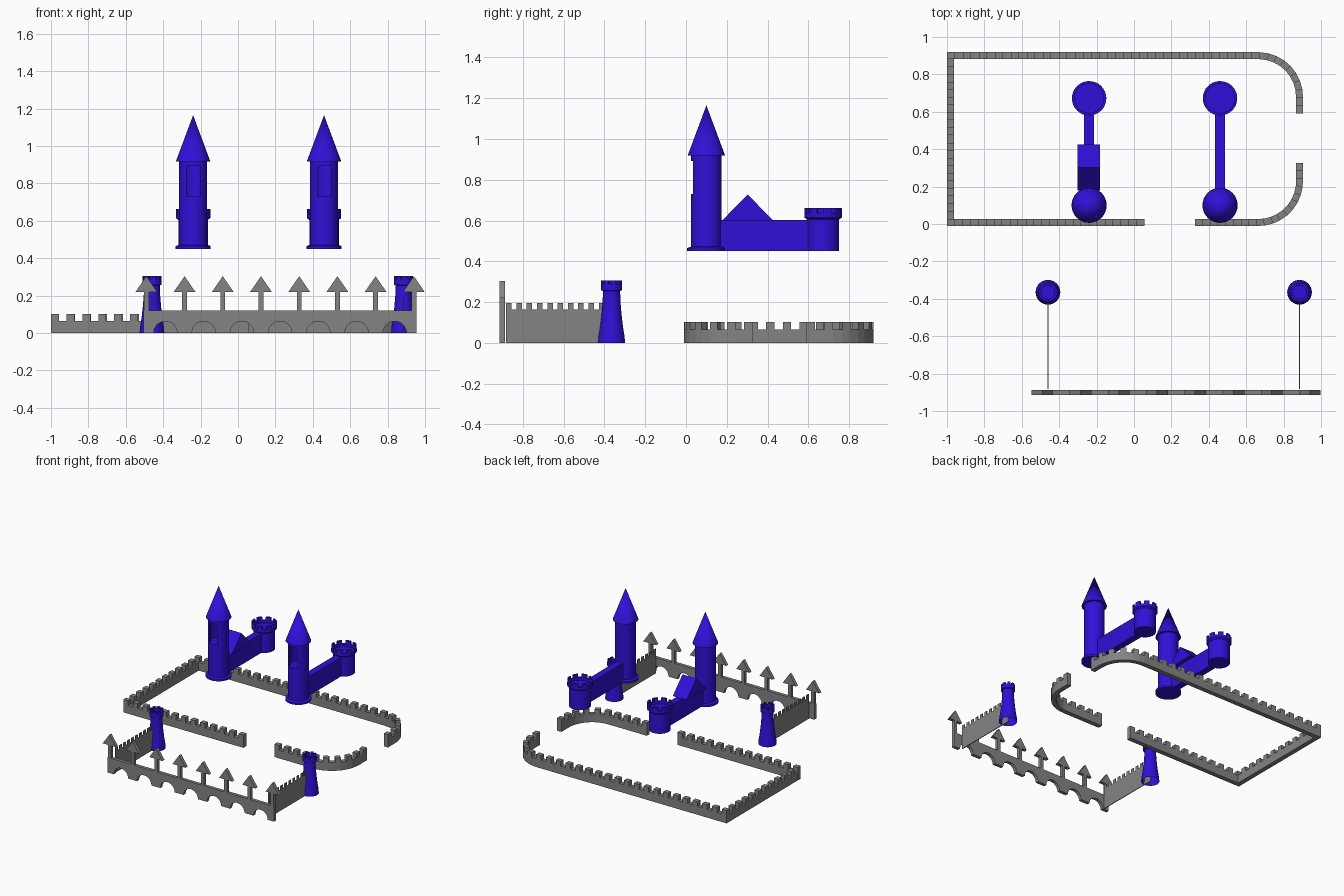
import bpy, bmesh
from math import sin, cos, pi, radians
from mathutils import Vector

if "Cube" in bpy.data.objects:
    bpy.data.objects.remove(bpy.data.objects["Cube"])


def material(name, color):
    m = bpy.data.materials.new(name)
    m.use_nodes = True
    m.diffuse_color = color
    m.node_tree.nodes["Principled BSDF"].inputs["Base Color"].default_value = color
    return m


STONE = material("grey stone", (0.23, 0.23, 0.23, 1))
BLUE = material("royal blue", (0.03, 0.005, 0.68, 1))


def finish(bm, name, mat, smooth=False):
    bmesh.ops.recalc_face_normals(bm, faces=bm.faces)
    mesh = bpy.data.meshes.new(name)
    bm.to_mesh(mesh)
    bm.free()
    mesh.materials.append(mat)
    ob = bpy.data.objects.new(name, mesh)
    bpy.context.collection.objects.link(ob)
    if smooth:
        smooth_shade(ob)
    return ob


def smooth_shade(ob):
    bpy.ops.object.select_all(action="DESELECT")
    ob.select_set(True)
    bpy.context.view_layer.objects.active = ob
    bpy.ops.object.shade_smooth_by_angle(angle=radians(35))


def ribbon(bm, path, width, z0, z1):
    """Solid strip of constant width that follows a flat path."""
    rings = []
    for i, p in enumerate(path):
        t = (path[min(i + 1, len(path) - 1)] - path[max(i - 1, 0)]).normalized()
        n = Vector((-t.y, t.x)) * width / 2
        rings.append([bm.verts.new((*q, z)) for q, z in
                      ((p - n, z0), (p + n, z0), (p + n, z1), (p - n, z1))])
    for a, b in zip(rings, rings[1:]):
        for k in range(4):
            bm.faces.new((a[k], a[(k + 1) % 4], b[(k + 1) % 4], b[k]))
    bm.faces.new(rings[0])
    bm.faces.new(rings[-1][::-1])


def prism(bm, outline, offset):
    """Extrude a closed outline of 3D points by an offset."""
    face = bm.faces.new([bm.verts.new(p) for p in outline])
    new = bmesh.ops.extrude_face_region(bm, geom=[face], use_keep_orig=True)["geom"]
    bmesh.ops.translate(bm, vec=offset,
                        verts=[v for v in new if isinstance(v, bmesh.types.BMVert)])


def box(bm, x0, x1, y0, y1, z0, z1):
    prism(bm, [(x0, y0, z0), (x1, y0, z0), (x1, y1, z0), (x0, y1, z0)], (0, 0, z1 - z0))


def lathe(bm, profile, x, y, steps=32):
    verts = [bm.verts.new((x + r, y, z)) for r, z in profile]
    edges = [bm.edges.new(pair) for pair in zip(verts, verts[1:])]
    bmesh.ops.spin(bm, geom=verts + edges, cent=(x, y, 0), axis=(0, 0, 1),
                   angle=2 * pi, steps=steps, use_merge=True)
    bmesh.ops.remove_doubles(bm, verts=bm.verts, dist=1e-5)


def arc(cx, cy, r, a0, a1, n):
    return [Vector((cx + r * cos(radians(a0 + (a1 - a0) * i / n)),
                    cy + r * sin(radians(a0 + (a1 - a0) * i / n)))) for i in range(n + 1)]


def resample(path, n):
    total = sum((b - a).length for a, b in zip(path, path[1:]))
    out = []
    for i in range(n + 1):
        left = total * i / n
        for a, b in zip(path, path[1:]):
            d = (b - a).length
            if left <= d + 1e-6:
                out.append(a.lerp(b, left / d))
                break
            left -= d
    return out


# Crenellated outer wall, one leg at a time
def outer_wall(name, path, cells, first):
    bm = bmesh.new()
    pts = resample(path, cells)
    ribbon(bm, pts, 0.037, 0, 0.065)
    for i in range(first, cells, 2):
        ribbon(bm, pts[i:i + 2], 0.037, 0.065, 0.102)
    finish(bm, name, STONE)


V = Vector
outer_wall("outer_wall_front", [V((0.055, 0.008)), V((-1, 0.008))], 25, 0)
outer_wall("outer_wall_right", [V((-0.981, 0.027)), V((-0.981, 0.882))], 21, 1)
outer_wall("outer_wall_back",
           [V((-1, 0.9))] + arc(0.665, 0.68, 0.22, 90, 0, 24) + [V((0.885, 0.59))], 49, 0)
outer_wall("outer_wall_corner",
           [V((0.326, 0.008))] + arc(0.665, 0.228, 0.22, -90, 0, 24) + [V((0.885, 0.325))], 19, 0)

# Arcaded bridge with flat arrow-shaped trees standing on it
POSTS = [-0.49 + 0.2043 * i for i in range(8)]
Y_BACK, DEPTH = -0.888, (0, -0.026, 0)
outline = [(-0.505, 0.12), (-0.505, 0)]
for a, b in zip(POSTS, POSTS[1:]):
    outline += [(p.x, p.y) for p in arc((a + b) / 2, 0, 0.063, 180, 0, 16)]
outline += [(0.955, 0), (0.955, 0.12)]
bm = bmesh.new()
prism(bm, [(x, Y_BACK, z) for x, z in outline], DEPTH)
finish(bm, "arcade_wall", STONE)

bm = bmesh.new()
for x in POSTS:
    half = [(0.013, 0.12), (0.013, 0.22), (0.058, 0.22)]
    shape = half + [(0, 0.304)] + [(-u, z) for u, z in reversed(half)]
    prism(bm, [(x + u, Y_BACK, z) for u, z in shape], DEPTH)
finish(bm, "arrow_posts", STONE)


def crown(bm, x, y, r, width, z0, z1, count=8):
    for i in range(count):
        a = 360 * i / count
        ribbon(bm, arc(x, y, r - width / 2, a, a + 216 / count, 4), width, z0, z1)


# Side walls and flared gate towers
for side, x in (("right", -0.46), ("left", 0.885)):
    bm = bmesh.new()
    box(bm, x - 0.003, x + 0.003, -0.882, -0.36, 0, 0.165)
    for i in range(10):
        y = -0.882 + 0.0505 * i
        box(bm, x - 0.003, x + 0.003, y, y + 0.027, 0.165, 0.195)
    finish(bm, side + "_side_wall", STONE)

    bm = bmesh.new()
    lathe(bm, [(0.066, 0), (0.064, 0.03), (0.056, 0.08), (0.049, 0.14), (0.044, 0.2),
               (0.042, 0.255), (0.051, 0.258), (0.051, 0.29), (0.036, 0.29),
               (0.036, 0.265), (0, 0.265)], x, -0.365)
    crown(bm, x, -0.365, 0.051, 0.015, 0.29, 0.306)
    finish(bm, side + "_gate_tower", BLUE, True)

# Keep: spired front tower, joining wall and battlemented rear tower on each side
for side, x in (("right", -0.24), ("left", 0.46)):
    bm = bmesh.new()
    lathe(bm, [(0, 0.45), (0.094, 0.45), (0.094, 0.465), (0.075, 0.472),
               (0.075, 0.925), (0, 0.925)], x, 0.1)
    tower = finish(bm, side + "_front_tower", BLUE)

    # Hollow chamber behind an open window
    cutters = []
    bm = bmesh.new()
    lathe(bm, [(0, 0.73), (0.06, 0.73), (0.06, 0.892), (0, 0.892)], x, 0.1, 16)
    cutters.append(finish(bm, "chamber_cutter", BLUE))
    bm = bmesh.new()
    box(bm, x - 0.036, x + 0.036, 0, 0.09, 0.73, 0.892)
    cutters.append(finish(bm, "window_cutter", BLUE))
    for c in cutters:
        c.hide_render = True
        mod = tower.modifiers.new("cut", "BOOLEAN")
        mod.operation, mod.object, mod.solver = "DIFFERENCE", c, "EXACT"
    graph = bpy.context.evaluated_depsgraph_get()
    cut_mesh = bpy.data.meshes.new_from_object(tower.evaluated_get(graph))
    tower.modifiers.clear()
    tower.data = cut_mesh
    for c in cutters:
        bpy.data.objects.remove(c)
    smooth_shade(tower)

    bm = bmesh.new()
    lathe(bm, [(0, 0.918), (0.092, 0.918), (0, 1.165)], x, 0.1)
    finish(bm, side + "_spire", BLUE, True)

    bm = bmesh.new()
    box(bm, x - 0.027, x + 0.027, 0.15, 0.61, 0.45, 0.603)
    finish(bm, side + "_joining_wall", BLUE)

    bm = bmesh.new()
    lathe(bm, [(0, 0.45), (0.079, 0.45), (0.079, 0.605), (0.092, 0.615), (0.092, 0.637),
               (0.078, 0.637), (0.078, 0.615), (0, 0.615)], x, 0.672)
    crown(bm, x, 0.672, 0.092, 0.014, 0.637, 0.662)
    finish(bm, side + "_rear_tower", BLUE, True)

# Gabled roof over the right joining wall
bm = bmesh.new()
prism(bm, [(-0.303, 0.18, 0.603), (-0.303, 0.425, 0.603), (-0.303, 0.302, 0.728)], (0.122, 0, 0))
finish(bm, "gable_roof", BLUE)
